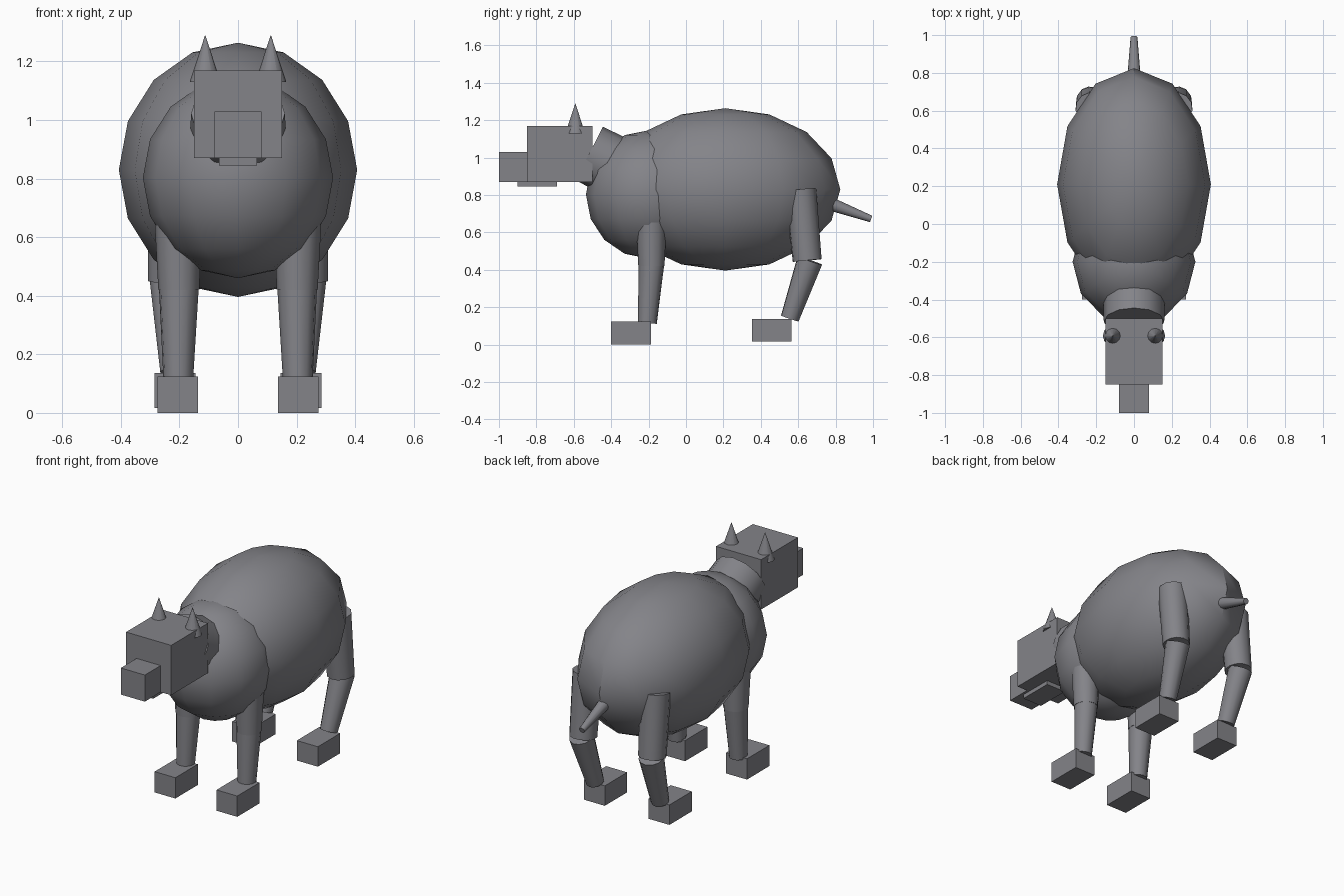
import bpy, math
from mathutils import Vector

cube = bpy.data.objects.get("Cube")
if cube:
    bpy.data.objects.remove(cube, do_unlink=True)

# Single flat grey
GREY = (0.23, 0.23, 0.25, 1.0)
mat = bpy.data.materials.new("grey")
mat.use_nodes = True
mat.diffuse_color = GREY
bsdf = next(n for n in mat.node_tree.nodes if n.type == 'BSDF_PRINCIPLED')
bsdf.inputs["Base Color"].default_value = GREY


def finish(name, smooth=True):
    ob = bpy.context.object
    ob.name = ob.data.name = name
    ob.data.materials.append(mat)
    bpy.ops.object.transform_apply(location=False, rotation=True, scale=True)
    if smooth:
        bpy.ops.object.shade_smooth_by_angle(angle=math.radians(40))
    return ob


def ellipsoid(name, center, radii):
    bpy.ops.mesh.primitive_uv_sphere_add(segments=12, ring_count=8, radius=1, location=center)
    bpy.context.object.scale = radii
    return finish(name)


def box(name, lo, hi):
    lo, hi = Vector(lo), Vector(hi)
    bpy.ops.mesh.primitive_cube_add(size=1, location=(lo + hi) / 2)
    bpy.context.object.scale = hi - lo
    return finish(name, smooth=False)


def limb(name, a, b, ra, rb):
    """Tapered cylinder from point a to point b."""
    a, b = Vector(a), Vector(b)
    bpy.ops.mesh.primitive_cone_add(vertices=12, radius1=ra, radius2=rb,
                                    depth=(b - a).length, location=(a + b) / 2)
    bpy.context.object.rotation_euler = (b - a).to_track_quat('Z', 'Y').to_euler()
    return finish(name)


# Torso
ellipsoid("body", (0, 0.21, 0.83), (0.407, 0.615, 0.434))
ellipsoid("chest", (0, -0.2, 0.803), (0.325, 0.335, 0.343))
limb("neck", (0, -0.25, 0.886), (0, -0.517, 1.022), 0.168, 0.16)
limb("tail", (0, 0.76, 0.757), (0, 0.99, 0.672), 0.037, 0.018)

# Head
box("head", (-0.15, -0.85, 0.87), (0.15, -0.5, 1.17))
box("snout", (-0.08, -1.0, 0.87), (0.08, -0.8, 1.03))
box("jaw", (-0.065, -0.9, 0.845), (0.065, -0.69, 0.89))

# Paired parts
for side, s in (("left", 1), ("right", -1)):
    limb(f"ear_{side}", (s * 0.112, -0.592, 1.13), (s * 0.112, -0.592, 1.288), 0.053, 0.001)

    limb(f"front_upper_leg_{side}", (s * 0.205, -0.185, 0.75), (s * 0.202, -0.185, 0.42), 0.085, 0.07)
    limb(f"front_lower_leg_{side}", (s * 0.202, -0.185, 0.425), (s * 0.204, -0.207, 0.115), 0.068, 0.051)
    box(f"front_foot_{side}", (s * 0.206 - 0.069, -0.4, 0), (s * 0.206 + 0.069, -0.187, 0.125))

    limb(f"rear_upper_leg_{side}", (s * 0.225, 0.612, 0.83), (s * 0.23, 0.648, 0.45), 0.085, 0.078)
    limb(f"rear_lower_leg_{side}", (s * 0.232, 0.662, 0.45), (s * 0.216, 0.555, 0.14), 0.07, 0.05)
    box(f"rear_foot_{side}", (s * 0.215 - 0.07, 0.352, 0.017), (s * 0.215 + 0.07, 0.565, 0.137))
